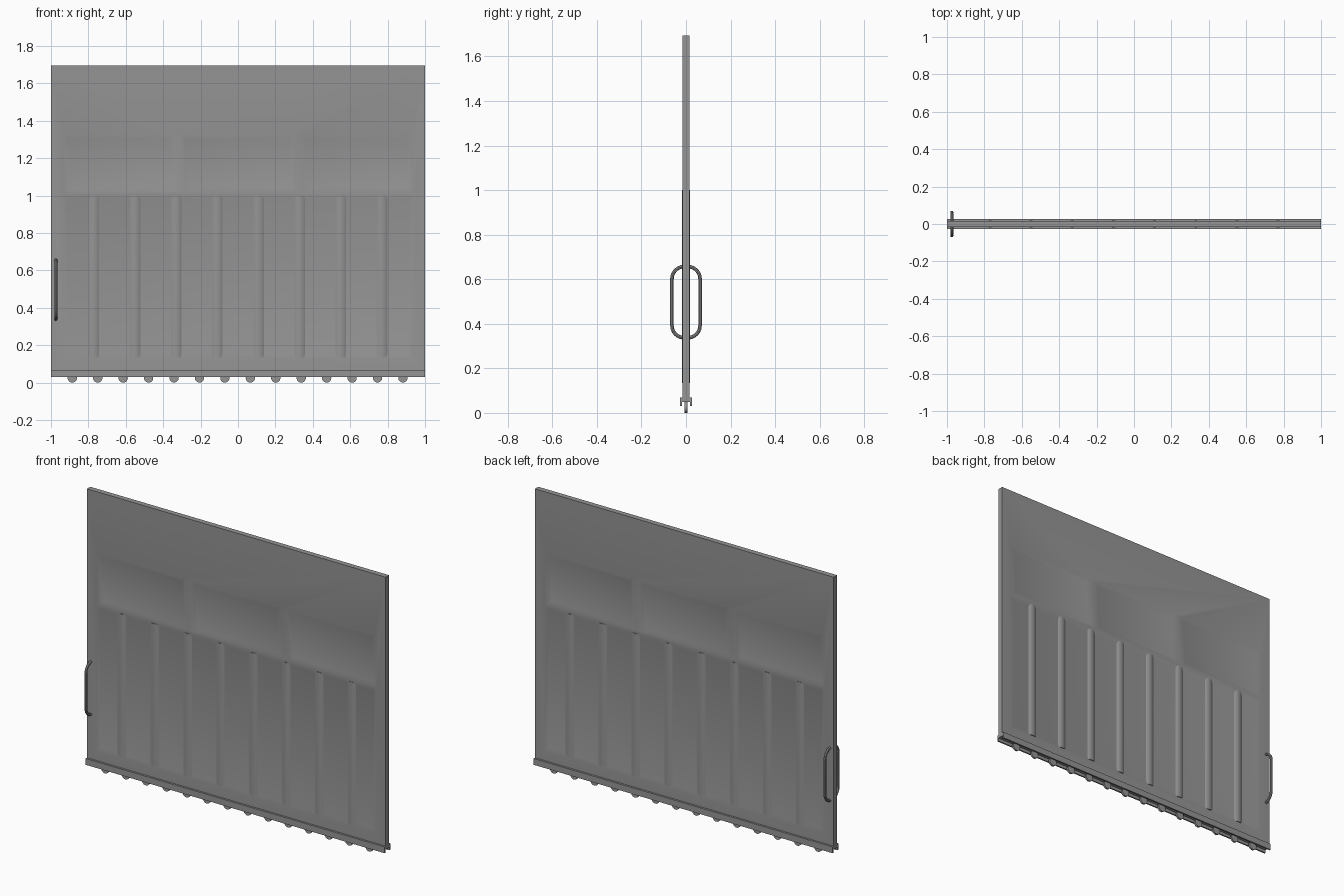
import bpy, bmesh, math

if "Cube" in bpy.data.objects:
    bpy.data.objects.remove(bpy.data.objects["Cube"])

T = 0.016          # half thickness of the door leaf
DEPTH = 0.006      # depth of the pressed recesses

steel = bpy.data.materials.new("dark_steel")
steel.diffuse_color = (0.3, 0.3, 0.3, 1)
steel.use_nodes = True
steel.node_tree.nodes["Principled BSDF"].inputs["Base Color"].default_value = steel.diffuse_color


def make(name, bm):
    bmesh.ops.recalc_face_normals(bm, faces=bm.faces)
    me = bpy.data.meshes.new(name)
    bm.to_mesh(me)
    bm.free()
    me.materials.append(steel)
    ob = bpy.data.objects.new(name, me)
    bpy.context.collection.objects.link(ob)
    return ob


def loft(bm, rings):
    """Join matching rings of points and cap both ends."""
    vs = [[bm.verts.new(p) for p in r] for r in rings]
    n = len(vs[0])
    for a, b in zip(vs, vs[1:]):
        for i in range(n):
            j = (i + 1) % n
            bm.faces.new((a[i], a[j], b[j], b[i]))
    bm.faces.new(vs[0][::-1])
    bm.faces.new(vs[-1])


def select(ob):
    bpy.ops.object.select_all(action='DESELECT')
    bpy.context.view_layer.objects.active = ob
    ob.select_set(True)


def smooth(ob):
    select(ob)
    bpy.ops.object.shade_smooth_by_angle(angle=math.radians(35))


# Door leaf
bm = bmesh.new()
loft(bm, [[(x, -T, 0.05), (x, T, 0.05), (x, T, 1.695), (x, -T, 1.695)] for x in (-1, 1)])
leaf = make("door_leaf", bm)

# Pressed recesses: three slanted windows and one tall lower field per side
recesses = [((-0.93, 1.325), (-0.345, 1.325), (-0.325, 1.02), (-0.915, 1.02)),
            ((-0.305, 1.325), (0.29, 1.325), (0.31, 1.02), (-0.285, 1.02)),
            ((0.335, 1.325), (0.925, 1.325), (0.935, 1.02), (0.355, 1.02)),
            ((-0.935, 1.005), (0.935, 1.005), (0.935, 0.125), (-0.935, 0.125))]
bm = bmesh.new()
for s in (1, -1):
    for quad in recesses:
        cx = sum(p[0] for p in quad) / 4
        cz = sum(p[1] for p in quad) / 4
        rings = []
        for y, inset in ((-T - 0.01, 0), (-T, 0), (-T + DEPTH, 0.022)):
            rings.append([(s * (x - math.copysign(inset, x - cx)), s * y,
                           z - math.copysign(inset, z - cz)) for x, z in quad])
        loft(bm, rings)
cutter = make("recess_cutter", bm)
cutter.hide_render = True
mod = leaf.modifiers.new("recesses", 'BOOLEAN')
mod.operation = 'DIFFERENCE'
mod.solver = 'EXACT'
mod.object = cutter
select(leaf)
bpy.ops.object.modifier_apply(modifier=mod.name)
bpy.data.objects.remove(cutter, do_unlink=True)
smooth(leaf)

# Shallow rounded vertical ribs on both faces
bm = bmesh.new()
for s in (1, -1):
    for i in range(8):
        cx = -0.77 + 0.22 * i
        rings = []
        for z in (0.135, 1.0):
            rings.append([(cx + 0.03 * (k / 5 - 1),
                           s * (T - DEPTH - 0.001 + 0.009 * (1 - (k / 5 - 1) ** 2)), z)
                          for k in range(11)])
        loft(bm, rings)
smooth(make("ribs", bm))

# Inverted U-shaped bottom rail
prof = [(-0.028, 0.03), (-0.028, 0.068), (0.028, 0.068), (0.028, 0.03),
        (0.019, 0.03), (0.019, 0.048), (-0.019, 0.048), (-0.019, 0.03)]
bm = bmesh.new()
loft(bm, [[(x, y, z) for y, z in prof] for x in (-1, 1)])
make("bottom_rail", bm)

# Row of rollers
bm = bmesh.new()
for i in range(14):
    cx = -0.886 + 0.136 * i
    loft(bm, [[(cx + 0.025 * math.cos(math.tau * k / 20), y,
                0.025 + 0.025 * math.sin(math.tau * k / 20)) for k in range(20)]
              for y in (-0.006, 0.006)])
smooth(make("rollers", bm))

# Looped pull handle through the leaf
R, HY, ZB, ZT = 0.055, 0.063, 0.337, 0.657
path = []
for cy, cz, a0 in ((HY - R, ZT - R, 0), (R - HY, ZT - R, 90),
                   (R - HY, ZB + R, 180), (HY - R, ZB + R, 270)):
    for k in range(7):
        a = math.radians(a0 + 15 * k)
        path.append((-0.974, cy + R * math.cos(a), cz + R * math.sin(a)))
cu = bpy.data.curves.new("handle", 'CURVE')
cu.dimensions = '3D'
cu.bevel_depth = 0.008
cu.bevel_resolution = 2
cu.materials.append(steel)
sp = cu.splines.new('POLY')
sp.points.add(len(path) - 1)
for p, co in zip(sp.points, path):
    p.co = (*co, 1)
sp.use_cyclic_u = True
handle = bpy.data.objects.new("handle", cu)
bpy.context.collection.objects.link(handle)
select(handle)
bpy.ops.object.convert(target='MESH')
smooth(handle)
